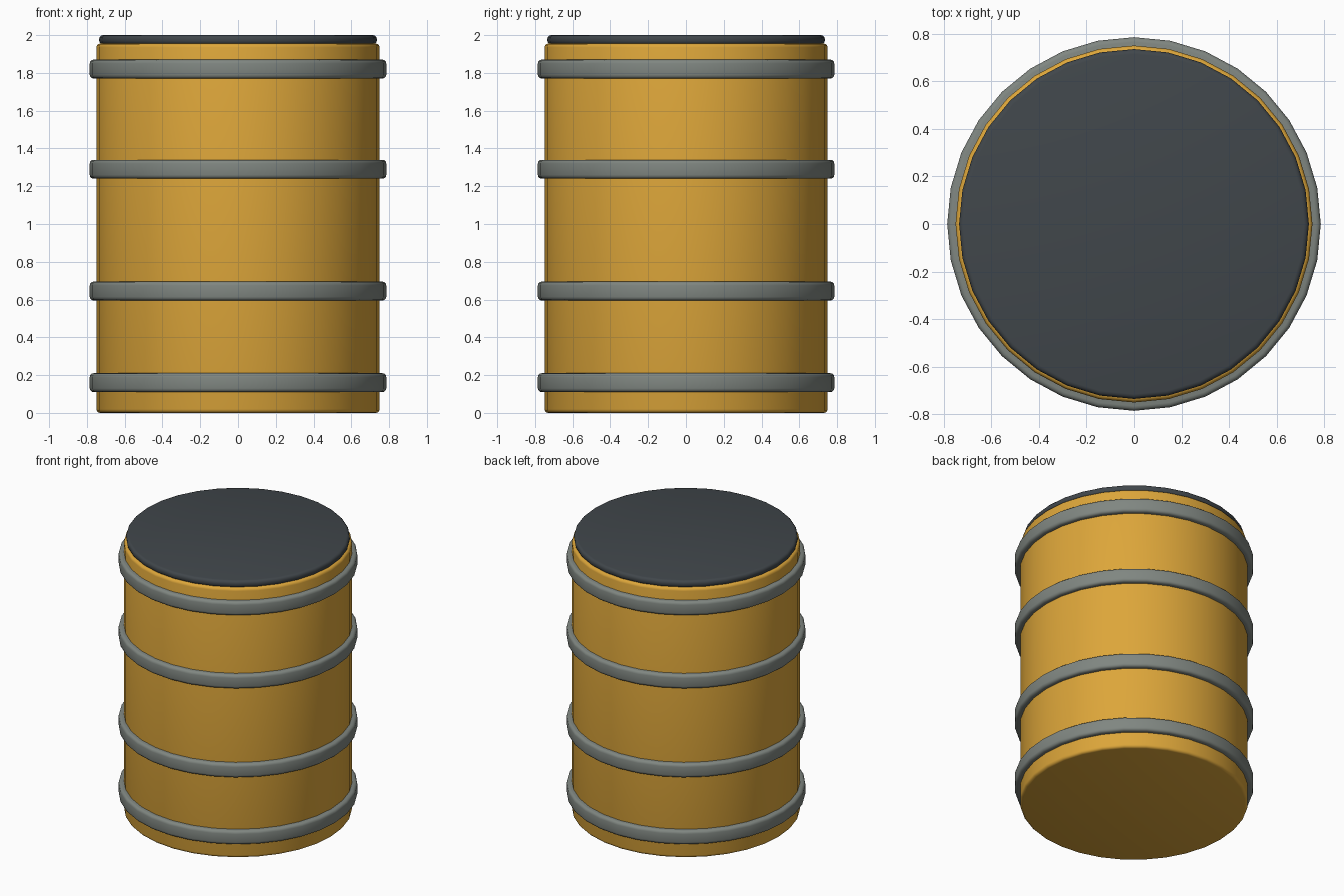
import bpy
import math

SIDES = 32

if "Cube" in bpy.data.objects:
    bpy.data.objects.remove(bpy.data.objects["Cube"], do_unlink=True)


def make_material(name, rgb):
    mat = bpy.data.materials.new(name)
    mat.use_nodes = True
    color = (*rgb, 1.0)
    mat.diffuse_color = color
    mat.node_tree.nodes["Principled BSDF"].inputs["Base Color"].default_value = color
    return mat


def rounded_drum(name, radius, bottom, top, bevel, mat):
    """Upright cylinder with rounded rims and a vertex on each axis."""
    bpy.ops.mesh.primitive_cylinder_add(
        vertices=SIDES, radius=radius, depth=top - bottom,
        location=(0, 0, (bottom + top) / 2))
    obj = bpy.context.object
    obj.name = name
    obj.data.materials.append(mat)
    mod = obj.modifiers.new("rounded_rims", "BEVEL")
    mod.width = bevel
    mod.segments = 3
    mod.limit_method = "ANGLE"
    mod.angle_limit = math.radians(40)
    bpy.ops.object.modifier_apply(modifier=mod.name)
    bpy.ops.object.shade_smooth_by_angle(angle=math.radians(35))
    return obj


yellow = make_material("ochre_yellow_paint", (0.72, 0.38, 0.042))
steel = make_material("grey_steel", (0.215, 0.24, 0.22))
dark = make_material("dark_slate", (0.052, 0.062, 0.07))

# Barrel body and lid
rounded_drum("barrel_body", 0.75, 0.0, 1.955, 0.02, yellow)
rounded_drum("barrel_lid", 0.735, 1.95, 2.0, 0.02, dark)

# Reinforcing hoops
for i, z in enumerate((0.16, 0.645, 1.29, 1.82)):
    rounded_drum(f"hoop_{i + 1}", 0.785, z - 0.05, z + 0.05, 0.02, steel)
